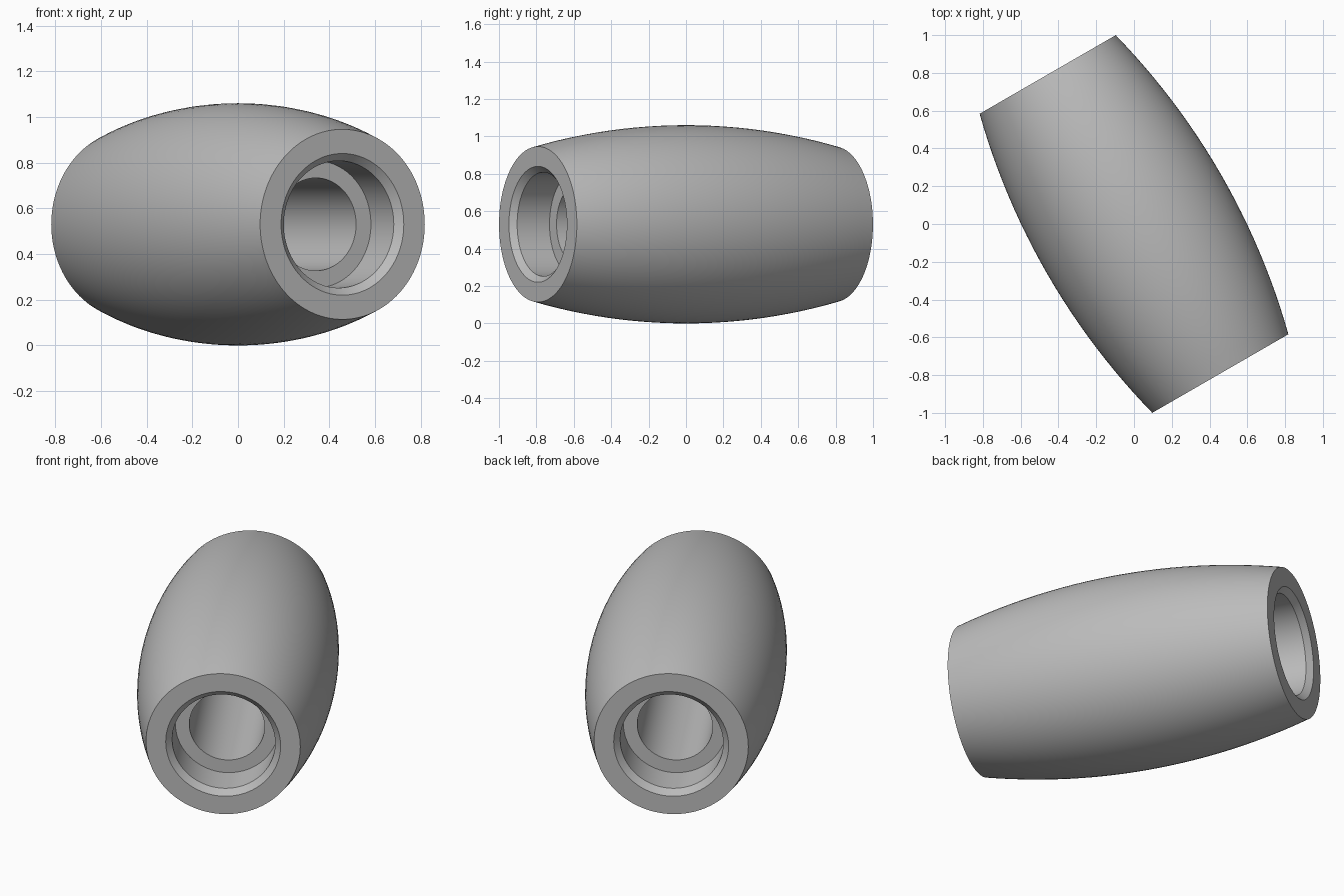
import bpy, bmesh, math
from mathutils import Matrix, Vector

if "Cube" in bpy.data.objects:
    bpy.data.objects.remove(bpy.data.objects["Cube"], do_unlink=True)

HALF, MID_R, END_R = 0.914, 0.53, 0.416
SEGMENTS, ARC_STEPS = 96, 12

grey = bpy.data.materials.new("grey")
grey.use_nodes = True
grey.diffuse_color = (0.5, 0.5, 0.5, 1)
grey.node_tree.nodes["Principled BSDF"].inputs["Base Color"].default_value = (0.5, 0.5, 0.5, 1)

# Bulged outer wall: a circular arc, (radius, distance along axis)
sag = MID_R - END_R
arc_r = (HALF ** 2 + sag ** 2) / (2 * sag)
max_angle = math.asin(HALF / arc_r)
outer = []
for i in range(-ARC_STEPS, ARC_STEPS + 1):
    a = max_angle * i / ARC_STEPS
    outer.append((MID_R - arc_r * (1 - math.cos(a)), arc_r * math.sin(a)))

# Chamfered counterbore and through bore, the same at both ends
socket = [(0.31, HALF), (0.278, HALF - 0.032), (0.278, HALF - 0.232), (0.203, HALF - 0.232)]
profile = outer + socket + [(r, -y) for r, y in reversed(socket)]

# Revolve the closed profile around the y axis
bm = bmesh.new()
verts = [bm.verts.new((r, y, 0)) for r, y in profile]
edges = [bm.edges.new((v, verts[(i + 1) % len(verts)])) for i, v in enumerate(verts)]
bmesh.ops.spin(bm, geom=verts + edges, cent=(0, 0, 0), axis=(0, 1, 0),
               angle=math.tau, steps=SEGMENTS, use_merge=True)
bmesh.ops.remove_doubles(bm, verts=bm.verts, dist=1e-5)
bmesh.ops.recalc_face_normals(bm, faces=bm.faces)

# Turn the axis in plan and rest the body on the ground
bm.transform(Matrix.Translation(Vector((0, 0, MID_R))) @ Matrix.Rotation(math.radians(30), 4, "Z"))
mesh = bpy.data.meshes.new("barrel_sleeve")
bm.to_mesh(mesh)
bm.free()
mesh.materials.append(grey)
sleeve = bpy.data.objects.new("barrel_sleeve", mesh)
bpy.context.collection.objects.link(sleeve)

bpy.ops.object.select_all(action="DESELECT")
sleeve.select_set(True)
bpy.context.view_layer.objects.active = sleeve
bpy.ops.object.shade_smooth_by_angle(angle=math.radians(30))
